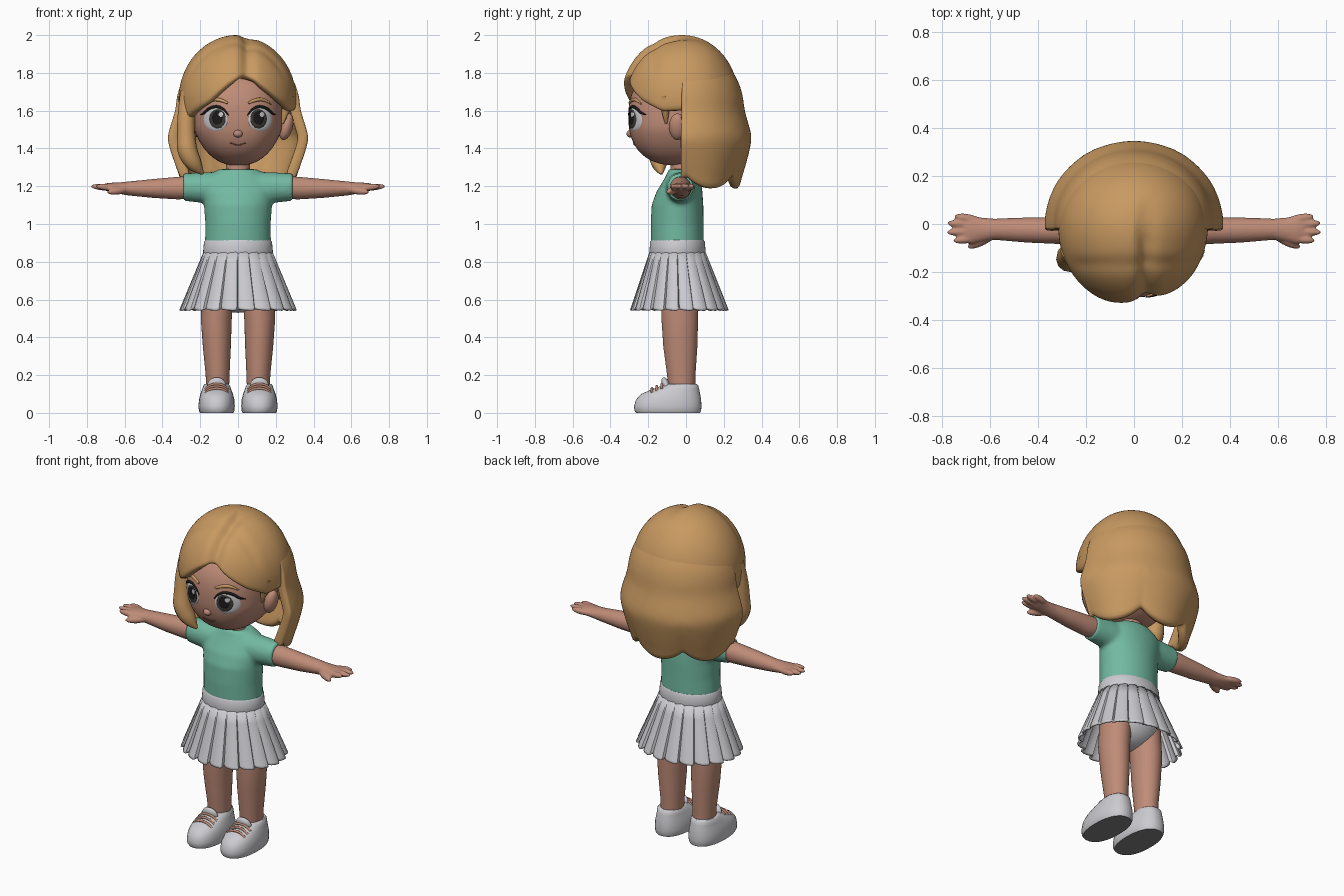
import bpy, bmesh
from math import sin, cos, asin, pi, exp, radians
from mathutils import Vector, Matrix, Euler

if "Cube" in bpy.data.objects:
    bpy.data.objects.remove(bpy.data.objects["Cube"])


def material(name, r, g, b):
    m = bpy.data.materials.new(name)
    m.use_nodes = True
    m.diffuse_color = (r, g, b, 1)
    m.node_tree.nodes["Principled BSDF"].inputs["Base Color"].default_value = (r, g, b, 1)
    return m


SKIN = material("skin", 0.52, 0.26, 0.185)
HAIR = material("golden hair", 0.58, 0.32, 0.12)
GREEN = material("green cloth", 0.17, 0.49, 0.36)
WHITE = material("white cloth", 0.6, 0.6, 0.63)
SOLE = material("grey sole", 0.22, 0.22, 0.23)
DARK = material("dark lash", 0.012, 0.01, 0.01)
IRIS = material("iris", 0.05, 0.047, 0.04)
LIP = material("lip line", 0.25, 0.09, 0.06)


def table(points, x):
    """Piecewise linear lookup in ascending points."""
    if x <= points[0][0]:
        return points[0][1]
    for (a, u), (b, v) in zip(points, points[1:]):
        if x <= b:
            return u + (v - u) * (x - a) / (b - a)
    return points[-1][1]


def make(name, bm, mats, angle=45, voxel=0, solid=0, subsurf=0):
    bmesh.ops.recalc_face_normals(bm, faces=bm.faces[:])
    me = bpy.data.meshes.new(name)
    bm.to_mesh(me)
    bm.free()
    ob = bpy.data.objects.new(name, me)
    bpy.context.collection.objects.link(ob)
    for m in mats:
        me.materials.append(m)
    bpy.ops.object.select_all(action="DESELECT")
    ob.select_set(True)
    bpy.context.view_layer.objects.active = ob
    bpy.ops.object.shade_smooth_by_angle(angle=radians(angle))
    if voxel:
        r = ob.modifiers.new("blend", "REMESH")
        r.mode, r.voxel_size, r.use_smooth_shade = "VOXEL", voxel, True
        s = ob.modifiers.new("soften", "SMOOTH")
        s.factor, s.iterations = 0.5, 4
    if solid:
        s = ob.modifiers.new("thickness", "SOLIDIFY")
        s.thickness, s.offset = solid, -1
    if subsurf:
        s = ob.modifiers.new("round", "SUBSURF")
        s.levels = s.render_levels = subsurf
    return ob


def ball(bm, loc, radii, rot=(0, 0, 0)):
    mat = Matrix.LocRotScale(Vector(loc), Euler(rot), Vector(radii))
    bmesh.ops.create_uvsphere(bm, u_segments=28, v_segments=18, radius=1, matrix=mat)


def finger(bm, a, b, r):
    a, b = Vector(a), Vector(b)
    q = (b - a).to_track_quat("Z", "Y")
    ball(bm, (a + b) / 2, (r, r, (b - a).length / 2), q.to_euler())


def sheet(bm, rows, wrap):
    """Skin a grid of points with quads."""
    grid = [[bm.verts.new(p) for p in row] for row in rows]
    n = len(rows[0])
    for lo, hi in zip(grid, grid[1:]):
        for i in range(n if wrap else n - 1):
            k = (i + 1) % n
            bm.faces.new((lo[i], lo[k], hi[k], hi[i]))
    return grid


def loft(bm, rows, axis="z", p=2.0, n=36):
    """Capped stack of (super)ellipses: position, two centres, two radii."""
    rings = []
    for t, c1, c2, r1, r2 in rows:
        ring = []
        for i in range(n):
            c, s = cos(2 * pi * i / n), sin(2 * pi * i / n)
            k = (abs(c) ** p + abs(s) ** p) ** (-1 / p)
            u, v = c1 + r1 * c * k, c2 + r2 * s * k
            ring.append((u, v, t) if axis == "z" else (t, u, v))
        rings.append(ring)
    grid = sheet(bm, rings, True)
    bm.faces.new(grid[0])
    bm.faces.new(grid[-1])


def strand(name, mat, points):
    """Tapered tube through (x, y, z, radius) points."""
    cu = bpy.data.curves.new(name, "CURVE")
    cu.dimensions, cu.bevel_depth, cu.bevel_resolution, cu.use_fill_caps = "3D", 1, 4, True
    sp = cu.splines.new("NURBS")
    sp.points.add(len(points) - 1)
    for pt, (x, y, z, r) in zip(sp.points, points):
        pt.co, pt.radius = (x, y, z, 1), r
    sp.order_u, sp.use_endpoint_u, sp.resolution_u = 3, True, 8
    cu.materials.append(mat)
    bpy.context.collection.objects.link(bpy.data.objects.new(name, cu))


# Head: superellipsoid with a narrowed jaw
HC, HR, P = Vector((0, -0.045, 1.57)), Vector((0.235, 0.26, 0.26)), 2.4


def jaw(z):
    return 1 - 0.15 * min(1, max(0, (1.5 - z) / 0.19))


def face_y(x, z):
    q = 1 - abs(x / jaw(z) / HR.x) ** P - abs((z - HC.z) / HR.z) ** P
    return HC.y - HR.y * max(q, 0) ** (1 / P)


bm = bmesh.new()
bmesh.ops.create_uvsphere(bm, u_segments=56, v_segments=36, radius=1)
for v in bm.verts:
    d = v.co
    d = d * sum(abs(c) ** P for c in d) ** (-1 / P)
    z = HC.z + HR.z * d.z
    v.co = (HR.x * d.x * jaw(z), HC.y + HR.y * d.y, z)
make("head", bm, [SKIN], 80)
bm = bmesh.new()
ball(bm, (0, -0.293, 1.478), (0.024, 0.022, 0.02))
make("nose", bm, [SKIN], 80)
bm = bmesh.new()
loft(bm, [(1.2, 0, -0.025, 0.075, 0.065), (1.28, 0, -0.025, 0.062, 0.055), (1.38, 0, -0.03, 0.065, 0.06)])
make("neck", bm, [SKIN])
strand("mouth", LIP, [(x, face_y(x, z) - 0.001, z, 0.003) for x, z in
                      ((-0.04, 1.43), (-0.02, 1.42), (0, 1.418), (0.02, 1.42), (0.04, 1.43))])


def face_plate(name, mat, cx, cz, rx, rz, lift):
    """Thin oval that follows the face."""
    bm = bmesh.new()
    rows = []
    for k in (0.02, 0.35, 0.7, 0.93, 1):
        pts = [(cx + rx * k * cos(i * pi / 16), cz + rz * k * sin(i * pi / 16)) for i in range(32)]
        drop = lift if k < 1 else -0.004
        rows.append([(x, face_y(x, z) - drop, z) for x, z in pts])
    bm.faces.new(sheet(bm, rows, True)[0])
    make(name, bm, [mat], 60)


for s, side in ((1, "left"), (-1, "right")):
    # Eyes, lashes, brows, ears
    face_plate(side + "_eye_white", WHITE, s * 0.118, 1.553, 0.066, 0.064, 0.002)
    face_plate(side + "_iris", IRIS, s * 0.109, 1.557, 0.046, 0.054, 0.004)
    face_plate(side + "_pupil", DARK, s * 0.109, 1.562, 0.03, 0.038, 0.006)
    face_plate(side + "_eye_glint", WHITE, s * 0.109 + 0.018, 1.58, 0.013, 0.014, 0.008)
    arc = [(0.05, 1.575, 0.002), (0.07, 1.605, 0.006), (0.11, 1.625, 0.008),
           (0.155, 1.612, 0.008), (0.18, 1.585, 0.007), (0.2, 1.578, 0.002)]
    strand(side + "_lash", DARK, [(s * x, face_y(x, z) - 0.002, z, r) for x, z, r in arc])
    brow = [(0.055, 1.64, 0.006), (0.09, 1.658, 0.01), (0.14, 1.66, 0.009), (0.175, 1.635, 0.003)]
    strand(side + "_brow", HAIR, [(s * x, face_y(x, z) - 0.002, z, r) for x, z, r in brow])
    bm = bmesh.new()
    ball(bm, (s * 0.255, -0.045, 1.515), (0.035, 0.045, 0.072), (0, s * 0.25, 0))
    make(side + "_ear", bm, [SKIN], 80)

    # Arm and hand blended into one skin
    bm = bmesh.new()
    loft(bm, [(0.2, -0.03, 1.195, 0.058, 0.06), (0.32, -0.027, 1.19, 0.056, 0.06),
              (0.45, -0.025, 1.188, 0.052, 0.05), (0.58, -0.022, 1.188, 0.044, 0.037),
              (0.63, -0.024, 1.19, 0.05, 0.03), (0.68, -0.024, 1.194, 0.06, 0.024),
              (0.705, -0.022, 1.196, 0.052, 0.018)], "x")
    for y0, y1, x1 in ((0.016, 0.032, 0.748), (-0.006, 0.004, 0.778), (-0.033, -0.034, 0.78), (-0.056, -0.07, 0.752)):
        finger(bm, (0.64, y0, 1.19), (x1, y1, 1.2), 0.018)
    finger(bm, (0.58, -0.045, 1.183), (0.692, -0.098, 1.168), 0.02)
    bmesh.ops.scale(bm, vec=(s, 1, 1), verts=bm.verts[:])
    make(side + "_arm", bm, [SKIN], 80, voxel=0.006)

    # Leg
    bm = bmesh.new()
    loft(bm, [(0.1, s * 0.108, -0.022, 0.06, 0.07), (0.2, s * 0.108, -0.025, 0.063, 0.075),
              (0.35, s * 0.112, -0.03, 0.074, 0.09), (0.5, s * 0.115, -0.033, 0.082, 0.097),
              (0.72, s * 0.1, -0.035, 0.085, 0.1)])
    make(side + "_leg", bm, [SKIN])

    # Shoe: back, front and half width at each height
    bm = bmesh.new()
    rows = [(0, -0.265, 0.075, 0.088), (0.012, -0.273, 0.08, 0.094), (0.035, -0.275, 0.082, 0.096),
            (0.07, -0.265, 0.08, 0.094), (0.1, -0.238, 0.075, 0.086), (0.125, -0.18, 0.07, 0.077),
            (0.145, -0.125, 0.065, 0.07), (0.152, -0.115, 0.058, 0.063)]
    loft(bm, [(z, s * 0.113, (a + b) / 2, w, (b - a) / 2) for z, a, b, w in rows], p=2.3)
    for f in bm.faces:
        f.material_index = int(f.calc_center_median().z < 0.002)
    make(side + "_shoe", bm, [WHITE, SOLE])
    bm = bmesh.new()
    ball(bm, (s * 0.113, -0.105, 0.145), (0.05, 0.022, 0.045), (0.35, 0, 0))
    make(side + "_shoe_tongue", bm, [WHITE], 80)
    for i in range(3):
        y, z = -0.18 + 0.026 * i, 0.128 + 0.011 * i
        strand(f"{side}_lace_{i + 1}", SKIN, [(s * 0.113 + dx, y, z - dz, 0.007) for dx, dz in
                                              ((-0.06, 0.024), (-0.04, 0.004), (0, -0.004), (0.04, 0.004), (0.06, 0.024))])

# Shirt with sleeves
bm = bmesh.new()
loft(bm, [(0.89, 0, -0.045, 0.175, 0.14), (1.0, 0, -0.047, 0.173, 0.14), (1.1, 0, -0.045, 0.18, 0.137),
          (1.17, 0, -0.035, 0.192, 0.122), (1.22, 0, -0.022, 0.19, 0.104), (1.26, 0, -0.016, 0.155, 0.088),
          (1.29, 0, -0.02, 0.1, 0.072)])
for s in (1, -1):
    loft(bm, [(s * 0.08, -0.03, 1.185, 0.085, 0.092), (s * 0.2, -0.03, 1.193, 0.075, 0.08),
              (s * 0.29, -0.03, 1.195, 0.067, 0.072)], "x")
make("shirt", bm, [GREEN], 80, voxel=0.011)

# Waistband, pleated skirt, shorts
bm = bmesh.new()
loft(bm, [(0.84, 0, -0.045, 0.182, 0.147), (0.85, 0, -0.045, 0.185, 0.149), (0.905, 0, -0.045, 0.18, 0.145),
          (0.914, 0, -0.045, 0.174, 0.14)], n=48)
make("waistband", bm, [WHITE])
bm = bmesh.new()
pleat, rows = ((0, -0.5), (0.2, 0.1), (0.5, 0.4), (0.8, 0.5), (0.93, 0.3)), []
for t in (0, 0.25, 0.5, 0.75, 0.96, 1):
    ring = []
    for i in range(20):
        for u, h in pleat:
            a, d = 2 * pi * (i + u) / 20, (0.004 + 0.02 * t) * h
            ring.append(((0.178 + 0.122 * t + d) * cos(a), -0.045 + 0.01 * t + (0.144 + 0.106 * t + d) * sin(a),
                         0.86 - 0.312 * t - 0.008 * t * h))
    rows.append(ring)
sheet(bm, rows, True)
make("skirt", bm, [WHITE], 35, solid=0.01)
bm = bmesh.new()
ball(bm, (0, -0.04, 0.68), (0.18, 0.14, 0.15))
make("shorts", bm, [WHITE], 80)

# Top hair: dome whose hem opens around the face, with an off-centre parting
HEM = ((-180, 1.45), (-115, 1.45), (-90, 1.54), (-60, 1.56), (-30, 1.64), (-10, 1.735), (9, 1.8),
       (28, 1.72), (47, 1.65), (70, 1.59), (100, 1.6), (118, 1.45), (180, 1.45))
bm = bmesh.new()
rows = []
for j in range(18):
    row = []
    for i in range(96):
        a = 2 * pi * i / 96 - pi
        low = asin((table(HEM, a * 180 / pi) - 1.66) / 0.34)
        lat = low + (pi / 2 - low) * j / 17.2
        x, z = 0.315 * cos(lat) * sin(a), 1.66 + 0.342 * sin(lat)
        y = -0.02 - (0.325 if cos(a) > 0 else 0.3) * cos(lat) * cos(a)
        front = min(1, max(0, (0.12 - y) / 0.2))
        f = 1 - 0.075 * front * exp(-((x - 0.05) / 0.035) ** 2)
        f -= 0.03 * front / (1 + exp(-(x - 0.06) / 0.015))
        f -= 0.02 * exp(-((y + 0.17) / 0.025) ** 2) * min(1, max(0, (z - 1.75) / 0.1))
        row.append((x * f, -0.02 + (y + 0.02) * f, 1.62 + (z - 1.62) * f))
    rows.append(row)
bm.faces.new(sheet(bm, rows, True)[-1])
make("top_hair", bm, [HAIR], 180, solid=0.05, subsurf=1)

# Back hair: flared shell with a scalloped hem
FLARE = ((1.17, 0.77), (1.24, 0.82), (1.3, 0.88), (1.38, 0.95), (1.45, 1), (1.5, 0.97), (1.6, 0.885),
         (1.68, 0.86), (1.75, 0.8), (1.86, 0.62))
bm = bmesh.new()
rows = []
for j in range(18):
    row = []
    for i in range(65):
        a = radians(-95 + 190 * i / 64)
        lobe = abs(cos(3 * a)) ** 0.7
        hem = 1.25 - 0.07 * lobe
        z = hem + (1.86 - hem) * j / 17
        low = min(1, max(0, (1.42 - z) / 0.2))
        k = table(FLARE, z) * (1 + 0.05 * low * (lobe - 0.5))
        row.append((0.375 * k * sin(a), 0.35 * k * cos(a), z))
    rows.append(row)
sheet(bm, rows, False)
make("back_hair", bm, [HAIR], 180, solid=0.055, subsurf=1)

# Loose locks beside the face
strand("right_front_lock", HAIR, [(-0.265, -0.11, 1.7, 0.04), (-0.275, -0.13, 1.58, 0.046), (-0.275, -0.14, 1.47, 0.048),
                                  (-0.27, -0.15, 1.38, 0.055), (-0.22, -0.14, 1.3, 0.04), (-0.185, -0.13, 1.265, 0.006)])
strand("left_sideburn", HAIR, [(0.265, -0.11, 1.68, 0.03), (0.255, -0.11, 1.6, 0.025), (0.235, -0.105, 1.53, 0.005)])
